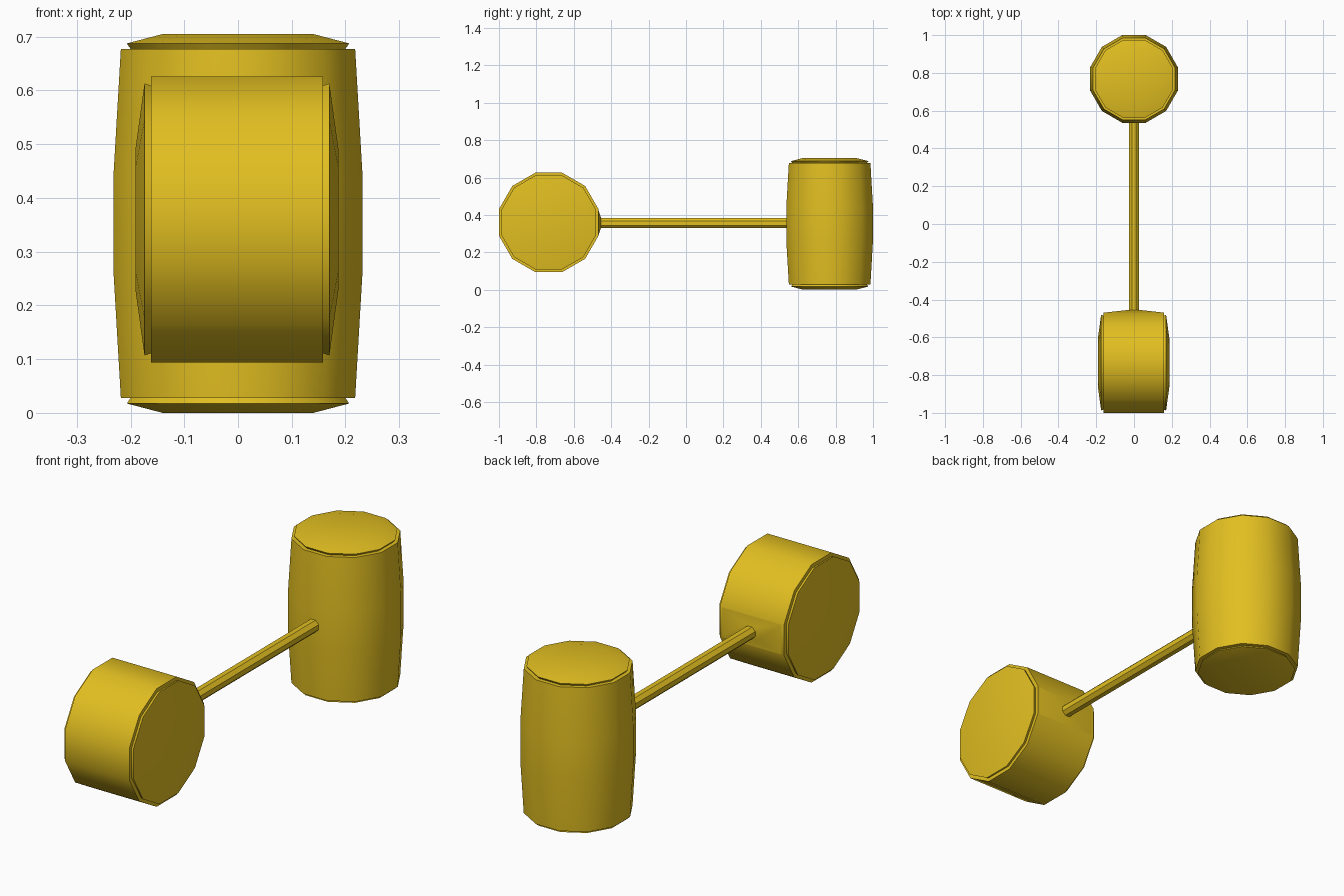
import bpy, bmesh, math
from mathutils import Vector

if "Cube" in bpy.data.objects:
    bpy.data.objects.remove(bpy.data.objects["Cube"])

gold = bpy.data.materials.new("gold")
gold.diffuse_color = (0.76, 0.52, 0.015, 1)
gold.use_nodes = True
gold.node_tree.nodes["Principled BSDF"].inputs["Base Color"].default_value = gold.diffuse_color


def finish(name, bm, angle=40):
    bmesh.ops.recalc_face_normals(bm, faces=bm.faces[:])
    me = bpy.data.meshes.new(name)
    bm.to_mesh(me)
    bm.free()
    ob = bpy.data.objects.new(name, me)
    bpy.context.collection.objects.link(ob)
    me.materials.append(gold)
    bpy.ops.object.select_all(action='DESELECT')
    ob.select_set(True)
    bpy.context.view_layer.objects.active = ob
    bpy.ops.object.shade_smooth_by_angle(angle=math.radians(angle))
    return ob


def loft(bm, rings):
    loops = [[bm.verts.new(p) for p in ring] for ring in rings]
    for a, b in zip(loops, loops[1:]):
        n = len(a)
        for i in range(n):
            j = (i + 1) % n
            bm.faces.new((a[i], a[j], b[j], b[i]))
    bm.faces.new(loops[0][::-1])
    bm.faces.new(loops[-1])


def turned(name, profile, centre, axis, sides=12):
    """Turn (apothem, height) points around an axis, flats facing the other axes."""
    rings = []
    for r, h in profile:
        ring = []
        for i in range(sides):
            a = 2 * math.pi * (i + 0.5) / sides
            R = r / math.cos(math.pi / sides)
            u, v = R * math.cos(a), R * math.sin(a)
            p = {'X': (h, u, v), 'Y': (v, h, u), 'Z': (u, v, h)}[axis]
            ring.append(Vector(p) + Vector(centre))
        rings.append(ring)
    bm = bmesh.new()
    loft(bm, rings)
    return finish(name, bm)


def mirrored(half):
    return [(r, -h) for r, h in reversed(half)] + half


# Upright barrel weight with recessed end caps
turned("barrel_weight", mirrored([
    (0.232, 0.085), (0.218, 0.325), (0.200, 0.325),
    (0.207, 0.335), (0.140, 0.3525)]), (0, 0.768, 0.3525), 'Z')

# Sideways drum weight with stepped, slightly domed ends
turned("drum_weight", mirrored([
    (0.266, 0.160), (0.249, 0.160), (0.253, 0.172), (0.130, 0.189)]),
    (-0.002, -0.734, 0.36), 'X')

# Connecting handle
turned("handle", [(0.027, -0.50), (0.027, 0.56)], (0, 0, 0.356), 'Y', 8)

# Shallow collar where the handle meets the drum
bm = bmesh.new()
loft(bm, [[(x * sx, y, 0.358 + z * sz) for sx, sz in
           ((-1, -1), (1, -1), (1, 1), (-1, 1))]
          for x, y, z in ((0.158, -0.469, 0.070), (0.029, -0.455, 0.029))])
finish("handle_collar", bm, 20)
